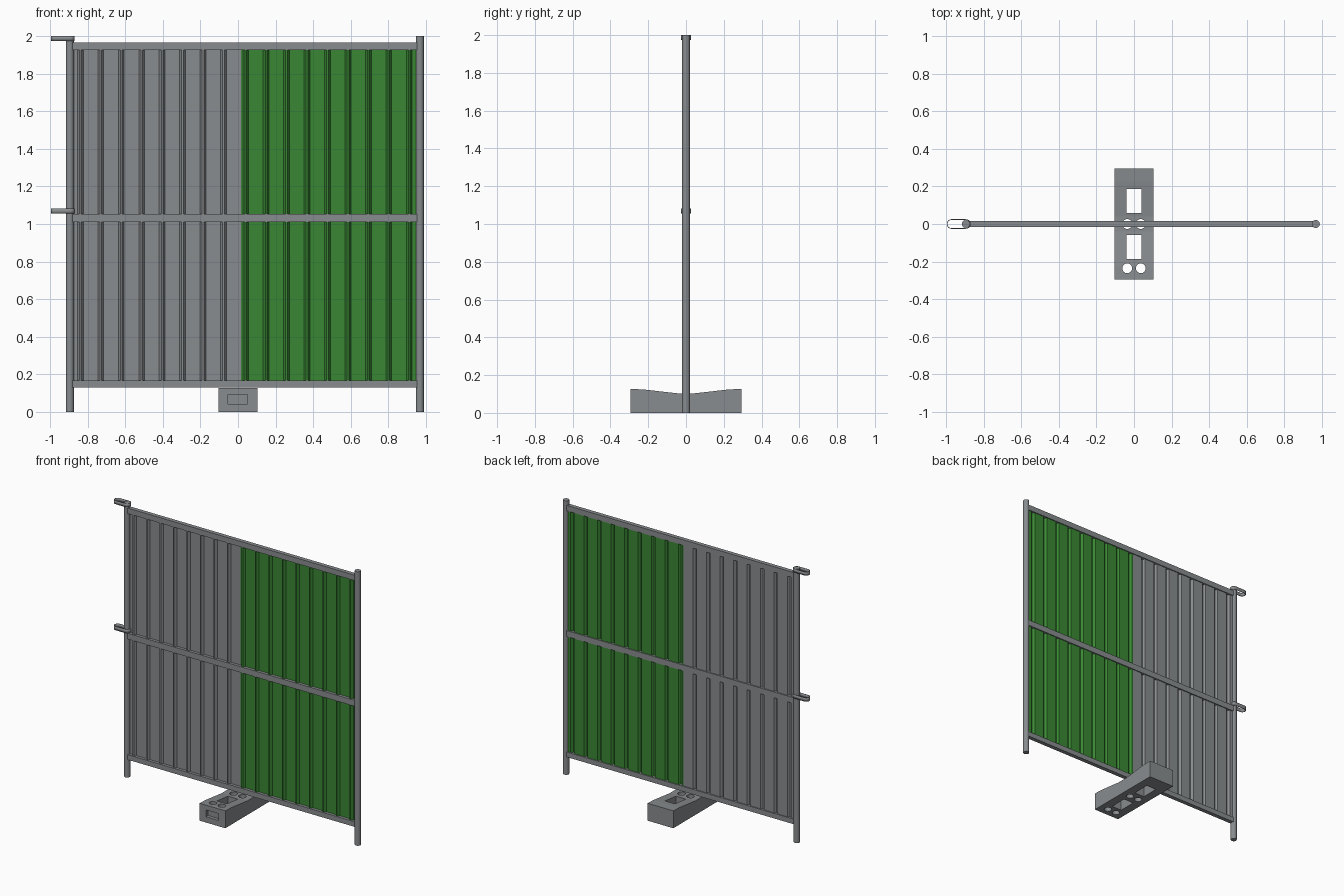
import bpy, bmesh, math
from mathutils import Matrix

if "Cube" in bpy.data.objects:
    bpy.data.objects.remove(bpy.data.objects["Cube"])


def material(name, rgb):
    m = bpy.data.materials.new(name)
    m.diffuse_color = (*rgb, 1)
    m.use_nodes = True
    m.node_tree.nodes["Principled BSDF"].inputs["Base Color"].default_value = m.diffuse_color
    return m


GREY = material("galvanised grey", (0.25, 0.265, 0.275))
GREEN = material("sheet green", (0.042, 0.245, 0.034))


def make(name, bm, mat):
    bmesh.ops.recalc_face_normals(bm, faces=bm.faces)
    me = bpy.data.meshes.new(name)
    bm.to_mesh(me)
    bm.free()
    me.materials.append(mat)
    ob = bpy.data.objects.new(name, me)
    bpy.context.collection.objects.link(ob)
    return ob


def box(name, x, y, z, mat=GREY):
    bm = bmesh.new()
    size = [b - a for a, b in (x, y, z)]
    mid = [(a + b) / 2 for a, b in (x, y, z)]
    bmesh.ops.create_cube(bm, size=1, matrix=Matrix.Translation(mid) @ Matrix.Diagonal((*size, 1)))
    return make(name, bm, mat)


def cylinder(name, x, y, r, z0, z1, seg=24):
    bm = bmesh.new()
    bmesh.ops.create_cone(bm, cap_ends=True, segments=seg, radius1=r, radius2=r, depth=z1 - z0,
                          matrix=Matrix.Translation((x, y, (z0 + z1) / 2)))
    return make(name, bm, GREY)


def smooth(ob):
    bpy.ops.object.select_all(action='DESELECT')
    ob.select_set(True)
    bpy.context.view_layer.objects.active = ob
    bpy.ops.object.shade_smooth_by_angle(angle=math.radians(35))


def wall(name, pts, z0, z1, mat, thick, closed=False, offset=0):
    """Thin upright sheet following an outline in plan."""
    bm = bmesh.new()
    lo = [bm.verts.new((x, y, z0)) for x, y in pts]
    hi = [bm.verts.new((x, y, z1)) for x, y in pts]
    n = len(pts)
    for i in range(n if closed else n - 1):
        j = (i + 1) % n
        bm.faces.new((lo[i], lo[j], hi[j], hi[i]))
    ob = make(name, bm, mat)
    mod = ob.modifiers.new("thickness", 'SOLIDIFY')
    mod.thickness, mod.offset = thick, offset
    return ob


# posts
LEFT, RIGHT = -0.895, 0.968
for name, x in (("left_post", LEFT), ("right_post", RIGHT)):
    smooth(cylinder(name, x, 0, 0.021, 0, 2))

# horizontal rails
for name, z0, z1 in (("bottom_rail", 0.13, 0.167), ("middle_rail", 1.01, 1.053), ("top_rail", 1.927, 1.967)):
    box(name, (LEFT + 0.015, RIGHT - 0.015), (-0.015, 0.015), (z0, z1))


# corrugated sheets: wide flats with narrow ribs toward the front
def sheet(name, x0, x1, first, mat):
    back, front, pitch = 0.007, -0.009, 0.1088
    pts = [(x0, back)]
    x = first
    while x < x1:
        for dx, y in ((-0.024, back), (-0.013, front), (-0.005, front), (0.006, back)):
            if x0 < x + dx < x1:
                pts.append((x + dx, y))
        x += pitch
    pts.append((x1, pts[-1][1]))
    wall(name, pts, 0.15, 1.94, mat, 0.002)


sheet("grey_sheet", -0.885, 0.015, -0.83, GREY)
sheet("green_sheet", 0.015, 0.955, 0.05, GREEN)

# strap loops that hook onto the next panel
for name, z0, z1 in (("top_loop", 1.975, 2.0), ("middle_loop", 1.055, 1.082)):
    r, pts = 0.0235, []
    for i in range(13):
        a = math.pi / 2 + math.pi * i / 12
        pts.append((-0.971 + r * math.cos(a), r * math.sin(a)))
    for i in range(13):
        a = -math.pi / 2 + math.pi * i / 12
        pts.append((LEFT + r * math.cos(a), r * math.sin(a)))
    smooth(wall(name, pts, z0, z1, GREY, 0.004, closed=True))

# foot block with a shallow dip across the middle
profile = [(-0.295, 0), (0.295, 0), (0.295, 0.127), (0.225, 0.124), (0.04, 0.103),
           (-0.04, 0.103), (-0.225, 0.124), (-0.295, 0.127)]
bm = bmesh.new()
face = bm.faces.new([bm.verts.new((-0.104, y, z)) for y, z in profile])
ext = bmesh.ops.extrude_face_region(bm, geom=[face])
bmesh.ops.translate(bm, vec=(0.208, 0, 0), verts=[v for v in ext["geom"] if isinstance(v, bmesh.types.BMVert)])
foot = make("foot_block", bm, GREY)

# holes in the foot: two slots, four post holes, one front pocket
cutters = [box("slot_cutter", (-0.04, 0.04), (a, b), (-0.1, 0.3)) for a, b in ((0.058, 0.185), (-0.185, -0.058))]
cutters += [cylinder("post_hole_cutter", x, y, 0.026, -0.1, 0.3)
            for x in (-0.036, 0.036) for y in (-0.236, 0)]
cutters.append(box("pocket_cutter", (-0.052, 0.05), (-0.4, -0.27), (0.042, 0.092)))
for c in cutters:
    mod = foot.modifiers.new(c.name, 'BOOLEAN')
    mod.operation, mod.solver, mod.object = 'DIFFERENCE', 'EXACT', c
    c.hide_render = True
    c.display_type = 'WIRE'
